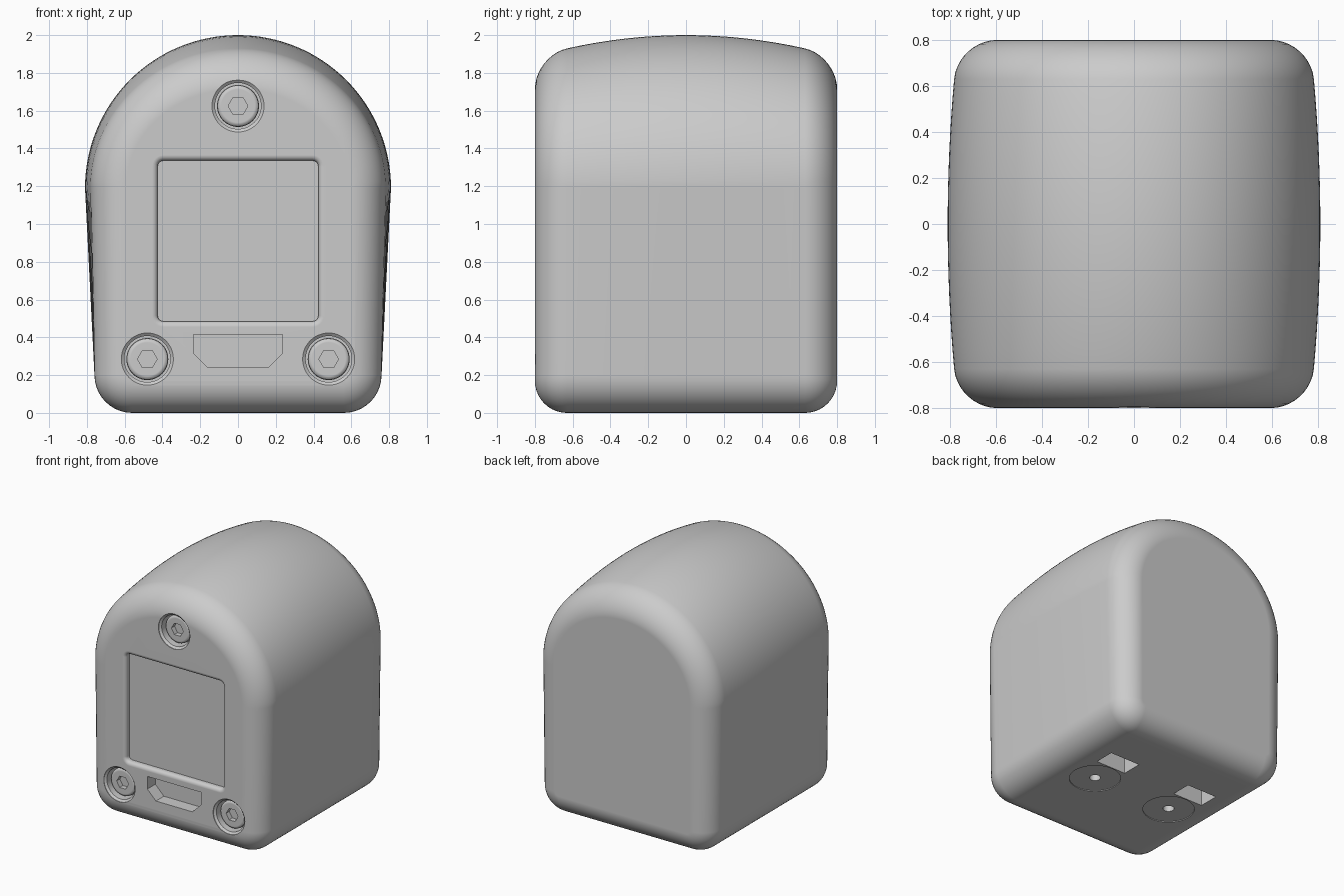
import bpy, bmesh
from math import sin, cos, pi, radians

if "Cube" in bpy.data.objects:
    bpy.data.objects.remove(bpy.data.objects["Cube"])

grey = bpy.data.materials.new("light grey")
grey.use_nodes = True
grey.diffuse_color = (0.6, 0.6, 0.6, 1)
grey.node_tree.nodes["Principled BSDF"].inputs["Base Color"].default_value = (0.6, 0.6, 0.6, 1)


def loft(name, rings):
    """Skin a list of equal-length point rings and cap both ends."""
    bm = bmesh.new()
    loops = [[bm.verts.new(p) for p in ring] for ring in rings]
    n = len(loops[0])
    for a, b in zip(loops, loops[1:]):
        for i in range(n):
            j = (i + 1) % n
            bm.faces.new((a[i], a[j], b[j], b[i]))
    bm.faces.new(loops[0])
    bm.faces.new(loops[-1])
    bmesh.ops.recalc_face_normals(bm, faces=bm.faces)
    mesh = bpy.data.meshes.new(name)
    bm.to_mesh(mesh)
    bm.free()
    mesh.materials.append(grey)
    obj = bpy.data.objects.new(name, mesh)
    bpy.context.collection.objects.link(obj)
    return obj


def cut(target, cutter):
    """Subtract the cutter from the target and discard it."""
    cutter.hide_render = True
    mod = target.modifiers.new("cut", 'BOOLEAN')
    mod.operation, mod.solver, mod.object = 'DIFFERENCE', 'EXACT', cutter
    bpy.context.view_layer.objects.active = target
    bpy.ops.object.modifier_apply(modifier=mod.name)
    bpy.data.objects.remove(cutter)


def smooth(obj):
    bpy.ops.object.select_all(action='DESELECT')
    obj.select_set(True)
    bpy.context.view_layer.objects.active = obj
    bpy.ops.object.shade_smooth_by_angle(angle=radians(30))
    mod = obj.modifiers.new("even shading", 'WEIGHTED_NORMAL')
    mod.keep_sharp = True


def arc(cx, cz, rx, rz, start, end, steps):
    return [(cx + rx * cos(start + (end - start) * i / steps),
             cz + rz * sin(start + (end - start) * i / steps)) for i in range(steps + 1)]


def front_turned(name, x, z, steps, sides=48):
    """Turned part on the front; steps are (radius, y)."""
    return loft(name, [[(px, y, pz) for px, pz in arc(x, z, r, r, 0, 2 * pi, sides)[:-1]]
                       for r, y in steps])


def under_turned(name, x, y, r, depth):
    return loft(name, [[(px, py, z) for px, py in arc(x, y, r, r, 0, 2 * pi, 48)[:-1]]
                       for z in (-0.1, depth)])


# Body: arched section, bulging at mid depth, with rounded front and back rims
def section(y, inset):
    bulge = (y / 0.65) ** 2
    corner = 0.2 - inset
    pts = arc(0, 1.19, 0.81 - 0.03 * bulge - inset, 0.81 - 0.075 * bulge - inset, 0, pi, 64)
    pts += arc(-0.56, 0.2, corner, corner, pi, 1.5 * pi, 10)
    pts += arc(0.56, 0.2, corner, corner, 1.5 * pi, 2 * pi, 10)
    return [(x, y, z) for x, z in pts]


FILLET = 0.17
rim = [(0.8 - FILLET + FILLET * sin(i * pi / 20), FILLET * (1 - cos(i * pi / 20)))
       for i in range(11)]
flat = 0.8 - FILLET
stations = [(-y, d) for y, d in reversed(rim)]
stations += [(-flat + 2 * flat * i / 16, 0) for i in range(1, 16)]
stations += rim
body = loft("body", [section(y, d) for y, d in stations])


# Display recess: rounded square with a softened rim
def rounded_square(half, r, y, cz=0.91):
    c = half - r
    pts = []
    for k, (sx, sz) in enumerate(((1, 1), (-1, 1), (-1, -1), (1, -1))):
        pts += arc(sx * c, cz + sz * c, r, r, k * pi / 2, (k + 1) * pi / 2, 6)
    return [(x, y, z) for x, z in pts]


cut(body, loft("display_cutter", [
    rounded_square(half, half - 0.395, y) for half, y in
    ((0.46, -0.9), (0.455, -0.8), (0.441, -0.797), (0.43, -0.788), (0.425, -0.775), (0.425, -0.755))]))

# Connector slot with chamfered lower corners
slot = ((-0.235, 0.415), (0.235, 0.415), (0.235, 0.315), (0.16, 0.24), (-0.16, 0.24), (-0.235, 0.315))
cut(body, loft("slot_cutter", [[(x, y, z) for x, z in slot] for y in (-0.9, -0.7)]))

# Three socket screws in chamfered bores
for place, x, z in (("top", 0, 1.625), ("left", 0.48, 0.285), ("right", -0.48, 0.285)):
    cut(body, front_turned("bore_cutter", x, z,
                           ((0.138, -0.9), (0.138, -0.795), (0.122, -0.782), (0.122, -0.68))))
    screw = front_turned("screw_" + place, x, z,
                         ((0.088, -0.76), (0.1, -0.756), (0.108, -0.748), (0.111, -0.735), (0.111, -0.67)))
    cut(screw, front_turned("socket_cutter", x, z, ((0.052, -0.9), (0.052, -0.72)), 6))
    smooth(screw)

# Underside: paired rectangular sockets, shallow round seats and screw holes
for side in (-1, 1):
    x, y = 0.36 * side, 0.25
    rect = [(x + 0.13 * a, y + 0.08 * b) for a, b in ((-1, -1), (1, -1), (1, 1), (-1, 1))]
    cut(body, loft("socket_cutter", [[(px, py, z) for px, py in rect] for z in (-0.1, 0.2)]))
    cut(body, under_turned("seat_cutter", 0.345 * side, -0.025, 0.185, 0.006))
    cut(body, under_turned("hole_cutter", 0.345 * side, -0.025, 0.04, 0.06))

smooth(body)
